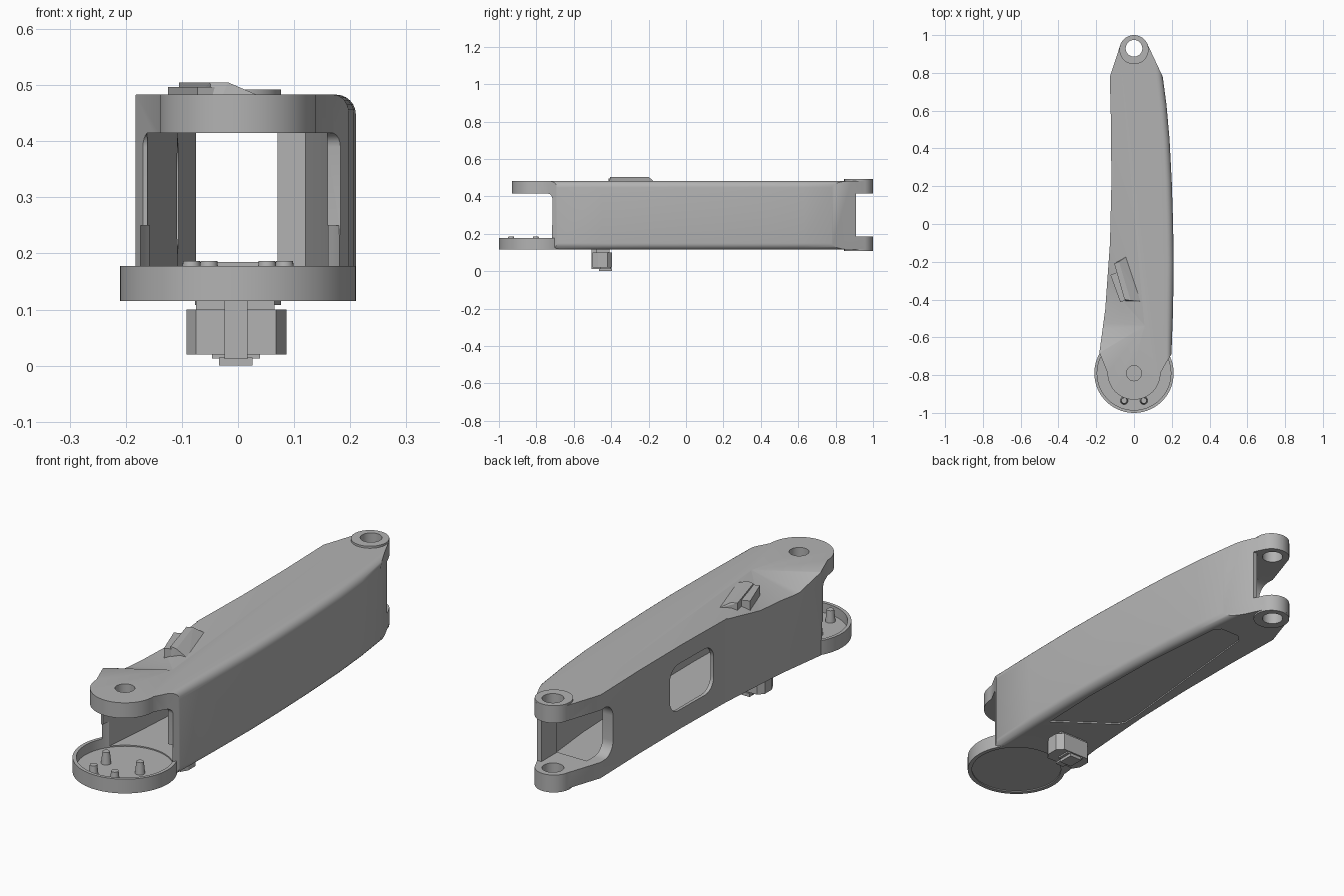
import bpy, bmesh
from math import sin, cos, pi, radians
from mathutils import Vector

if "Cube" in bpy.data.objects:
    bpy.data.objects.remove(bpy.data.objects["Cube"])

grey = bpy.data.materials.new("machined_grey")
grey.use_nodes = True
COLOR = (0.45, 0.45, 0.45, 1)
grey.diffuse_color = COLOR
grey.node_tree.nodes["Principled BSDF"].inputs["Base Color"].default_value = COLOR


def finish(name, bm):
    bmesh.ops.recalc_face_normals(bm, faces=bm.faces)
    me = bpy.data.meshes.new(name)
    bm.to_mesh(me)
    bm.free()
    me.materials.append(grey)
    ob = bpy.data.objects.new(name, me)
    bpy.context.collection.objects.link(ob)
    return ob


def prism(name, pts, lo, hi, axis="z", round_edges=None, radius=0.035):
    """Extrude a profile: (x, y) along z, or (y, z) along x."""
    bm = bmesh.new()
    place = (lambda a, b, h: (a, b, h)) if axis == "z" else (lambda a, b, h: (h, a, b))
    face = bm.faces.new([bm.verts.new(place(a, b, lo)) for a, b in pts])
    ext = bmesh.ops.extrude_face_region(bm, geom=[face])
    step = Vector(place(0, 0, hi - lo))
    for v in ext["geom"]:
        if isinstance(v, bmesh.types.BMVert):
            v.co += step
    bmesh.ops.recalc_face_normals(bm, faces=bm.faces)
    if round_edges:
        edges = [e for e in bm.edges if all(round_edges(v.co) for v in e.verts)
                 and abs(e.verts[0].co.z - e.verts[1].co.z) < 1e-4]
        bmesh.ops.bevel(bm, geom=edges, offset=radius, segments=6, profile=0.5, affect="EDGES")
    return finish(name, bm)


def arc(cx, cy, r, a0, a1, n=12):
    return [(cx + r * cos(radians(a0 + (a1 - a0) * i / n)),
             cy + r * sin(radians(a0 + (a1 - a0) * i / n))) for i in range(n + 1)]


def cylinder(name, x, y, r, lo, hi, top=None, n=48):
    bm = bmesh.new()
    bmesh.ops.create_cone(bm, cap_ends=True, segments=n, radius1=r,
                          radius2=top or r, depth=hi - lo)
    bmesh.ops.translate(bm, verts=bm.verts, vec=(x, y, (lo + hi) / 2))
    return finish(name, bm)


def box(name, x0, x1, y0, y1, z0, z1):
    return prism(name, [(x0, y0), (x1, y0), (x1, y1), (x0, y1)], z0, z1)


def hull(name, pts):
    bm = bmesh.new()
    for p in pts:
        bm.verts.new(p)
    res = bmesh.ops.convex_hull(bm, input=bm.verts)
    bmesh.ops.delete(bm, geom=[g for g in res["geom_interior"]], context="VERTS")
    return finish(name, bm)


def boolean(target, tool, operation):
    mod = target.modifiers.new("cut", "BOOLEAN")
    mod.operation, mod.object, mod.solver = operation, tool, "EXACT"
    bpy.context.view_layer.objects.active = target
    bpy.ops.object.modifier_apply(modifier=mod.name)
    bpy.data.objects.remove(tool)


def smooth(ob):
    bpy.ops.object.select_all(action="DESELECT")
    ob.select_set(True)
    bpy.context.view_layer.objects.active = ob
    bpy.ops.object.shade_smooth_by_angle(angle=radians(30))


FRONT, BACK = -0.79, 0.923

# Main arm outline, with the bowed side rounded
right = [(0.17, -0.735), (0.198, -0.69), (0.207, -0.45), (0.21, -0.2), (0.207, 0),
         (0.2, 0.22), (0.188, 0.45), (0.172, 0.63), (0.152, 0.78)]
left = [(-0.128, 0.78), (-0.121, 0.5), (-0.12, 0.2), (-0.127, -0.1),
        (-0.152, -0.45), (-0.183, -0.68)]
outline = (arc(0, FRONT, 0.14, 180, 360, 28) + right
           + arc(0, BACK, 0.077, 25, 155, 16) + left)
arm = prism("arm_shell", outline, 0.115, 0.483,
            round_edges=lambda c: c.x > 0.15 and -0.7 < c.y < 0.79)

# End disc and pivot rings
boolean(arm, cylinder("disc", 0, FRONT, 0.21, 0.115, 0.178, n=72), "UNION")
for lo, hi in ((0.415, 0.492), (0.108, 0.185)):
    boolean(arm, cylinder("ring", 0, BACK, 0.077, lo, hi), "UNION")

# Hollow interior
inner = [(-0.165, -0.76), (0.158, -0.76), (0.17, -0.3), (0.167, 0.1), (0.15, 0.5),
         (0.12, 0.8), (-0.075, 0.8), (-0.075, 0.46), (-0.106, 0.35), (-0.108, 0),
         (-0.138, -0.45)]
boolean(arm, prism("cavity", inner, 0.14, 0.415), "DIFFERENCE")

# Open front with rounded throat
throat = ([(-1.1, 0.178)] + arc(-0.785, 0.248, 0.07, 270, 360, 8)
          + arc(-0.74, 0.39, 0.025, 0, 90, 5) + [(-1.1, 0.415)])
boolean(arm, prism("throat", throat, -0.4, 0.4, "x"), "DIFFERENCE")
boolean(arm, cylinder("tray", 0, FRONT, 0.195, 0.135, 0.25, n=72), "DIFFERENCE")

# Open back: deep on one side, shallow on the other
fork = ([(1.1, 0.415)] + arc(0.75, 0.355, 0.06, 90, 180, 8)
        + arc(0.75, 0.245, 0.06, 180, 270, 8) + [(1.1, 0.185)])
boolean(arm, prism("fork", fork, -0.3, 0.07, "x"), "DIFFERENCE")
boolean(arm, box("fork_end", -0.3, 0.3, 0.91, 1.2, 0.185, 0.415), "DIFFERENCE")

# Rounded window in the straight side
window = (arc(0.225, 0.345, 0.06, 0, 90, 6) + arc(0.045, 0.345, 0.06, 90, 180, 6)
          + arc(0.045, 0.26, 0.06, 180, 270, 6) + arc(0.225, 0.26, 0.06, 270, 360, 6))
boolean(arm, prism("window", window, -0.3, -0.05, "x"), "DIFFERENCE")

# Pivot bores and shallow underside recesses
boolean(arm, cylinder("back_bore", 0, 0.93, 0.044, 0, 0.6), "DIFFERENCE")
boolean(arm, cylinder("front_bore", 0, FRONT, 0.04, 0.3, 0.6), "DIFFERENCE")
boolean(arm, cylinder("disc_recess", 0, FRONT, 0.192, 0.05, 0.12, n=72), "DIFFERENCE")
panel = [(0.155, -0.38), (0.165, -0.1), (0.158, 0.3), (0.125, 0.68), (0.1, 0.71),
         (0.01, 0.71), (-0.02, 0.68), (-0.1, -0.1), (-0.1, -0.18), (-0.08, -0.21)]
boolean(arm, prism("panel_recess", panel, 0.05, 0.121), "DIFFERENCE")

# Sunken ramp on the top edge
ramp = [(-0.19, -0.69, 0.484), (0.06, -0.54, 0.484), (-0.03, -0.42, 0.484),
        (-0.12, -0.1, 0.484), (-0.22, -0.56, 0.425), (-0.22, -0.2, 0.43),
        (-0.05, -0.46, 0.455)]
boolean(arm, hull("ramp", ramp + [(x, y, 0.6) for x, y, z in ramp[:6]]), "DIFFERENCE")
smooth(arm)

# Latch wedge and block on top
hull("latch_wedge", [(-0.105, -0.21, 0.505), (-0.08, -0.2, 0.505), (-0.018, -0.405, 0.505),
                     (-0.05, -0.4, 0.505), (0.045, -0.41, 0.478), (-0.035, -0.17, 0.478),
                     (-0.105, -0.21, 0.45), (-0.04, -0.41, 0.45)])
block = [(-0.125, -0.27), (-0.072, -0.415), (-0.035, -0.4), (-0.088, -0.255)]
prism("latch_block", block, 0.42, 0.497)

# Tray pegs
for x, y in ((0.052, -0.935), (0.083, -0.803)):
    for side in (-1, 1):
        smooth(cylinder("peg", side * x, y, 0.021, 0.13, 0.187, top=0.015, n=20))

# Connector under the arm
body = [(-0.075, -0.5), (0.068, -0.5), (0.086, -0.47), (0.086, -0.42), (0.06, -0.395),
        (-0.07, -0.395), (-0.092, -0.42), (-0.092, -0.47)]
prism("connector_body", body, 0.02, 0.1)
box("connector_neck", -0.075, 0.065, -0.48, -0.41, 0.095, 0.125)
box("connector_post", -0.024, 0.017, -0.505, -0.46, 0.012, 0.122)
box("connector_foot", -0.046, 0.039, -0.46, -0.4, 0.013, 0.022)
box("connector_tip", -0.034, 0.026, -0.465, -0.395, 0, 0.015)
